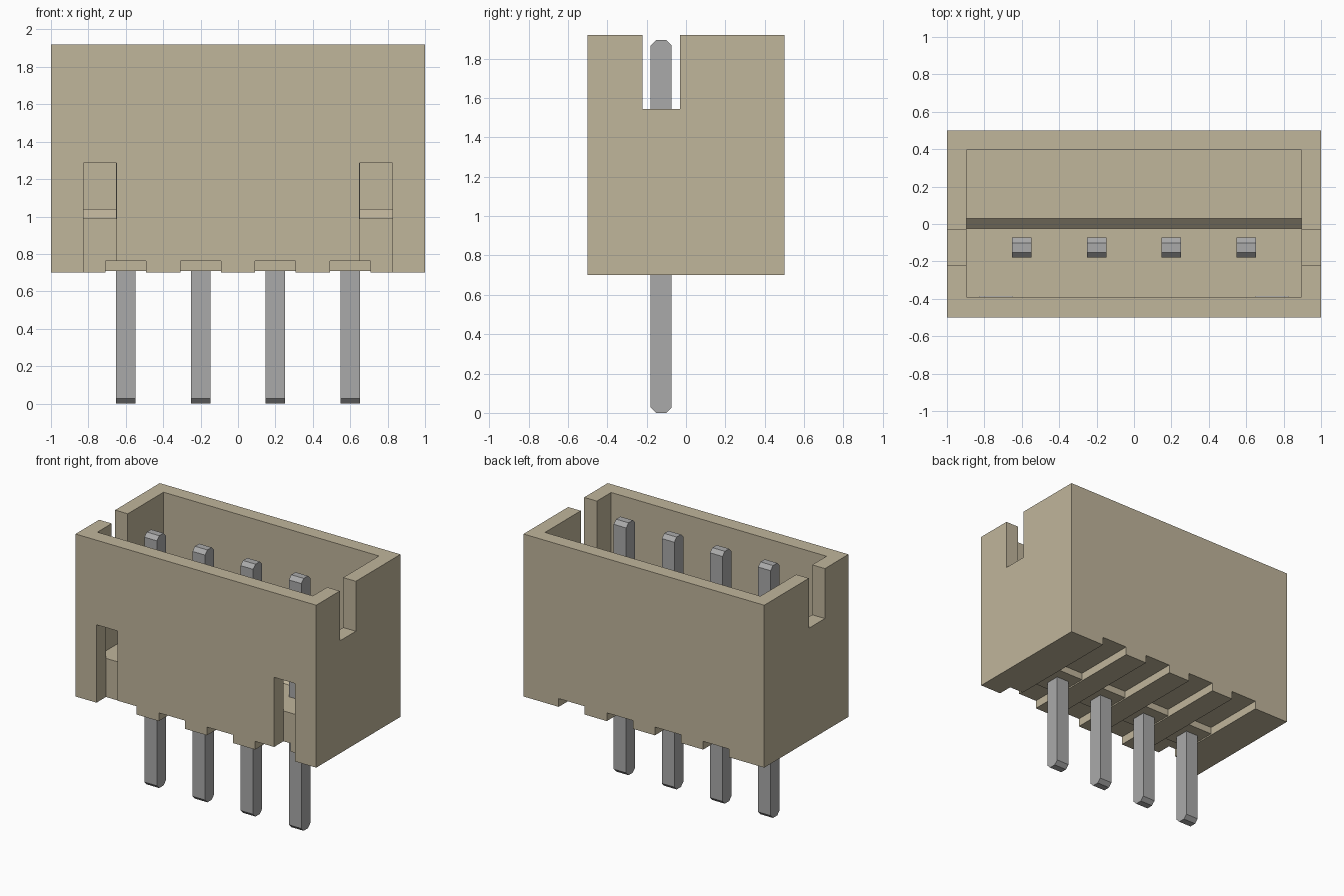
import bpy, bmesh

old = bpy.data.objects.get("Cube")
if old:
    bpy.data.objects.remove(old, do_unlink=True)


def material(name, rgb):
    m = bpy.data.materials.new(name)
    m.use_nodes = True
    color = (*rgb, 1)
    m.diffuse_color = color
    m.node_tree.nodes["Principled BSDF"].inputs["Base Color"].default_value = color
    return m


tan = material("tan plastic", (0.53, 0.465, 0.33))
grey = material("grey metal", (0.40, 0.40, 0.40))


def extrude_x(name, profile, x0, x1, mat):
    """Prism with a (y, z) profile running from x0 to x1."""
    bm = bmesh.new()
    face = bm.faces.new([bm.verts.new((x0, y, z)) for y, z in profile])
    new = bmesh.ops.extrude_face_region(bm, geom=[face])["geom"]
    bmesh.ops.translate(bm, vec=(x1 - x0, 0, 0),
                        verts=[g for g in new if isinstance(g, bmesh.types.BMVert)])
    bmesh.ops.recalc_face_normals(bm, faces=bm.faces)
    mesh = bpy.data.meshes.new(name)
    bm.to_mesh(mesh)
    bm.free()
    mesh.materials.append(mat)
    obj = bpy.data.objects.new(name, mesh)
    bpy.context.scene.collection.objects.link(obj)
    return obj


def rect(y0, y1, z0, z1):
    return [(y0, z0), (y1, z0), (y1, z1), (y0, z1)]


def cut(target, profile, x0, x1):
    """Subtract a prism from the target and discard the cutter."""
    cutter = extrude_x("cutter", profile, x0, x1, tan)
    cutter.hide_render = True
    mod = target.modifiers.new("cut", "BOOLEAN")
    mod.operation = "DIFFERENCE"
    mod.solver = "EXACT"
    mod.object = cutter
    bpy.context.view_layer.update()
    result = bpy.data.meshes.new_from_object(
        target.evaluated_get(bpy.context.evaluated_depsgraph_get()))
    target.modifiers.clear()
    target.data = result
    bpy.data.objects.remove(cutter, do_unlink=True)


# Housing block with an open cavity whose floor steps up towards the back
BOTTOM, TOP = 0.70, 1.92
housing = extrude_x("housing", rect(-0.5, 0.5, BOTTOM, TOP), -1, 1, tan)
cut(housing, [(-0.39, 0.99), (-0.025, 0.99), (0.03, 1.04),
              (0.395, 1.04), (0.395, 2.1), (-0.39, 2.1)], -0.895, 0.895)

# Notches in the end walls and slots in the front wall
for side in (-1, 1):
    cut(housing, rect(-0.22, -0.03, 1.545, 2.2), *sorted((side * 0.85, side * 1.1)))
    cut(housing, rect(-0.6, -0.388, 0.6, 1.285), *sorted((side * 0.65, side * 0.825)))

# Grooves under the base, each crossed by a low bar around its pin
pin_x = [-0.6, -0.2, 0.2, 0.6]
groove = [(-0.6, 0.6), (0.6, 0.6), (0.6, 0.762), (0.01, 0.762),
          (0.01, 0.71), (-0.25, 0.71), (-0.25, 0.762), (-0.6, 0.762)]
for x in pin_x:
    cut(housing, groove, x - 0.108, x + 0.108)

# Pins with chamfered ends
Y0, Y1, C, H = -0.18, -0.073, 0.028, 1.895
pin = [(Y0 + C, 0), (Y1 - C, 0), (Y1, C), (Y1, H - C),
       (Y1 - C, H), (Y0 + C, H), (Y0, H - C), (Y0, C)]
for i, x in enumerate(pin_x, 1):
    extrude_x(f"pin_{i}", pin, x - 0.052, x + 0.052, grey)
